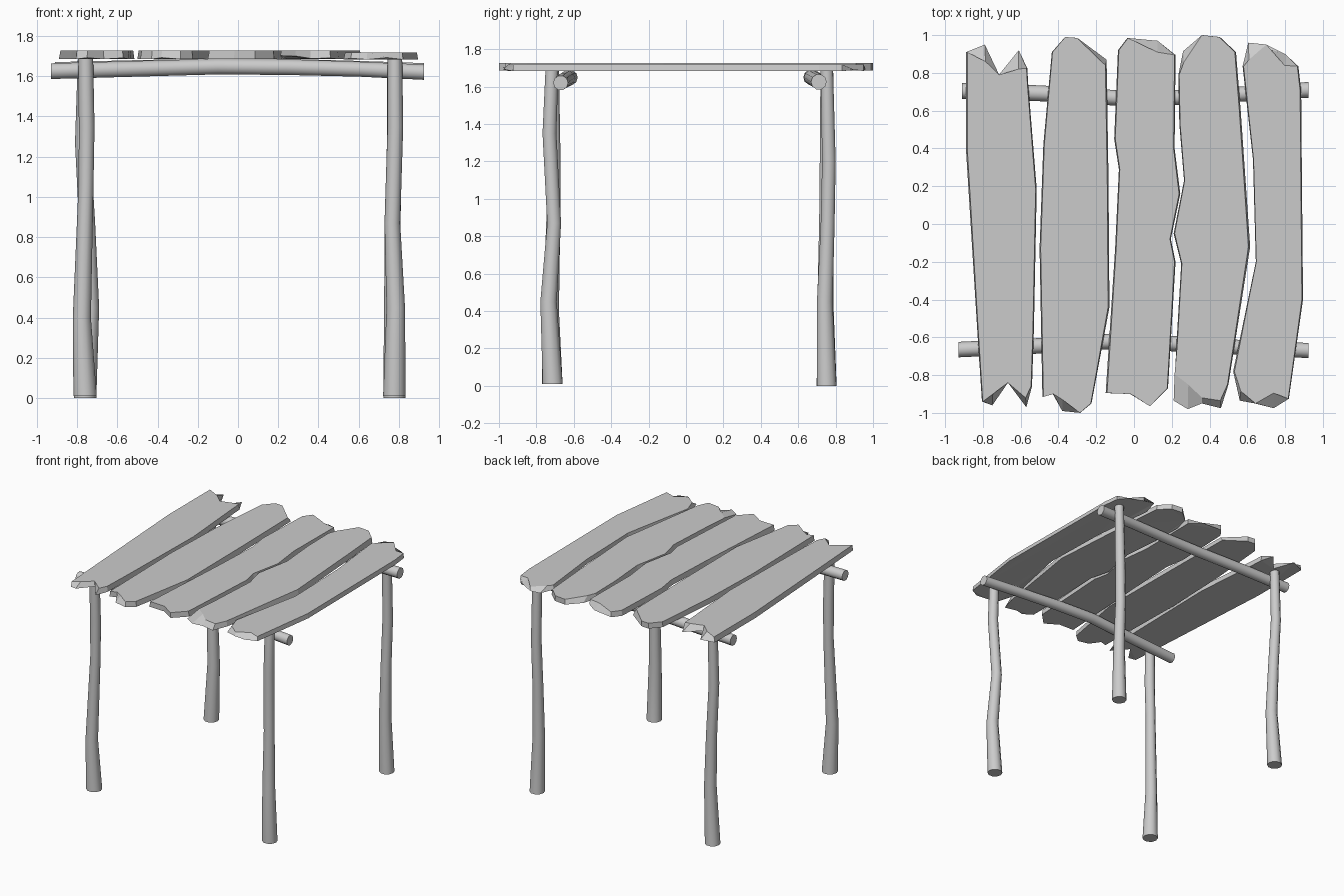
import bpy
import bmesh
from math import cos, sin, pi
from mathutils import Vector


def finish(name, bm):
    bmesh.ops.recalc_face_normals(bm, faces=bm.faces[:])
    mesh = bpy.data.meshes.new(name)
    bm.to_mesh(mesh)
    bm.free()
    ob = bpy.data.objects.new(name, mesh)
    bpy.context.collection.objects.link(ob)
    return ob


def log(name, path, u, v, sides=10):
    """Capped tube through (x, y, z, radius) stations, rings in plane u, v."""
    u, v = Vector(u), Vector(v)
    bm = bmesh.new()
    rings = []
    for x, y, z, r in path:
        rings.append([bm.verts.new(Vector((x, y, z)) + u * r * cos(2 * pi * i / sides)
                                   + v * r * sin(2 * pi * i / sides)) for i in range(sides)])
    for a, b in zip(rings, rings[1:]):
        for i in range(sides):
            j = (i + 1) % sides
            bm.faces.new((a[i], a[j], b[j], b[i])).smooth = True
    bm.faces.new(rings[0])
    bm.faces.new(rings[-1])
    return finish(name, bm)


def plank(name, outline, z0=1.685, z1=1.727):
    """Board from a silhouette; an optional third value pulls the top vertex inward in y."""
    bm = bmesh.new()
    cx = sum(p[0] for p in outline) / len(outline)
    low, high = [], []
    for p in outline:
        x, y = p[:2]
        pull = p[2] if len(p) > 2 else 0.0
        low.append(bm.verts.new((x, y, z0 + pull * 0.12)))
        ty = y - pull if y > 0 else y + pull
        high.append(bm.verts.new((cx + (x - cx) * 0.965, ty, z1)))
    n = len(outline)
    for i in range(n):
        j = (i + 1) % n
        bm.faces.new((low[i], low[j], high[j], high[i]))
    caps = [bm.faces.new(low), bm.faces.new(high)]
    bmesh.ops.triangulate(bm, faces=caps, ngon_method='EAR_CLIP')
    return finish(name, bm)


# Crooked posts, thicker at the foot
X, Y, Z = (1, 0, 0), (0, 1, 0), (0, 0, 1)
log("front_right_post", [(.777, -.713, .01, .056), (.784, -.735, .45, .046),
                         (.767, -.705, .87, .039), (.782, -.73, 1.35, .039),
                         (.78, -.717, 1.69, .036)], X, Y)
log("front_left_post", [(-.76, -.715, .01, .058), (-.776, -.722, .4, .045),
                        (-.755, -.705, 1.07, .037), (-.752, -.71, 1.35, .039),
                        (-.757, -.715, 1.69, .037)], X, Y)
log("back_right_post", [(.777, .752, 0, .055), (.77, .742, .45, .044),
                        (.768, .757, .85, .039), (.777, .764, 1.2, .038),
                        (.777, .753, 1.69, .035)], X, Y)
log("back_left_post", [(-.76, .752, 0, .056), (-.735, .745, .45, .045),
                       (-.75, .75, .87, .04), (-.772, .752, 1.27, .038),
                       (-.76, .753, 1.69, .036)], X, Y)

# Bowed cross beams
log("front_beam", [(-.93, -.665, 1.625, .041), (-.5, -.645, 1.637, .041),
                   (-.1, -.62, 1.648, .041), (.25, -.635, 1.645, .041),
                   (.6, -.655, 1.635, .039), (.925, -.67, 1.62, .04)], Y, Z)
log("back_beam", [(-.91, .705, 1.63, .042), (-.5, .692, 1.64, .042),
                  (-.1, .668, 1.65, .041), (.25, .67, 1.648, .04),
                  (.6, .69, 1.638, .04), (.925, .71, 1.625, .042)], Y, Z)

# Rough planks, clockwise from the back left corner
plank("roof_plank_1", [(-.89, .91), (-.79, .95, .09), (-.715, .79), (-.61, .92, .1),
                       (-.565, .825), (-.56, .74), (-.515, .185), (-.53, -.56), (-.54, -.86),
                       (-.57, -.97, .05), (-.667, -.84), (-.75, -.96, .06), (-.805, -.94),
                       (-.83, -.56), (-.89, .40)])
plank("roof_plank_2", [(-.435, .91), (-.365, .99), (-.30, .985), (-.145, .87, .03),
                       (-.135, .24), (-.13, -.44), (-.225, -.95), (-.285, -1.0),
                       (-.38, -.99, .06), (-.43, -.90), (-.485, -.915), (-.50, -.13),
                       (-.48, .42)])
plank("roof_plank_3", [(-.085, .92), (-.035, .985), (.125, .97, .06), (.22, .895),
                       (.215, .4), (.245, .16), (.195, -.08), (.22, -.2), (.18, -.87),
                       (.085, -.965), (-.02, -.90), (-.15, -.895), (-.1, -.13),
                       (-.08, .29), (-.105, .45)])
plank("roof_plank_4", [(.235, .79), (.26, .915, .06), (.36, 1.0), (.455, .99), (.54, .91),
                       (.565, .6), (.615, -.12), (.5, -.85), (.46, -.975, .04),
                       (.36, -.95, .03), (.285, -.98, .13), (.21, -.935, .14), (.225, -.63),
                       (.25, -.21), (.21, -.05), (.265, .23), (.24, .53)])
plank("roof_plank_5", [(.575, .835), (.605, .96, .09), (.70, .95), (.80, .90, .06),
                       (.87, .835), (.885, .71), (.89, .13), (.895, -.4), (.82, -.925),
                       (.74, -.975, .08), (.64, -.95), (.56, -.935, .05), (.525, -.78),
                       (.645, -.2), (.63, .34)], 1.683, 1.718)
